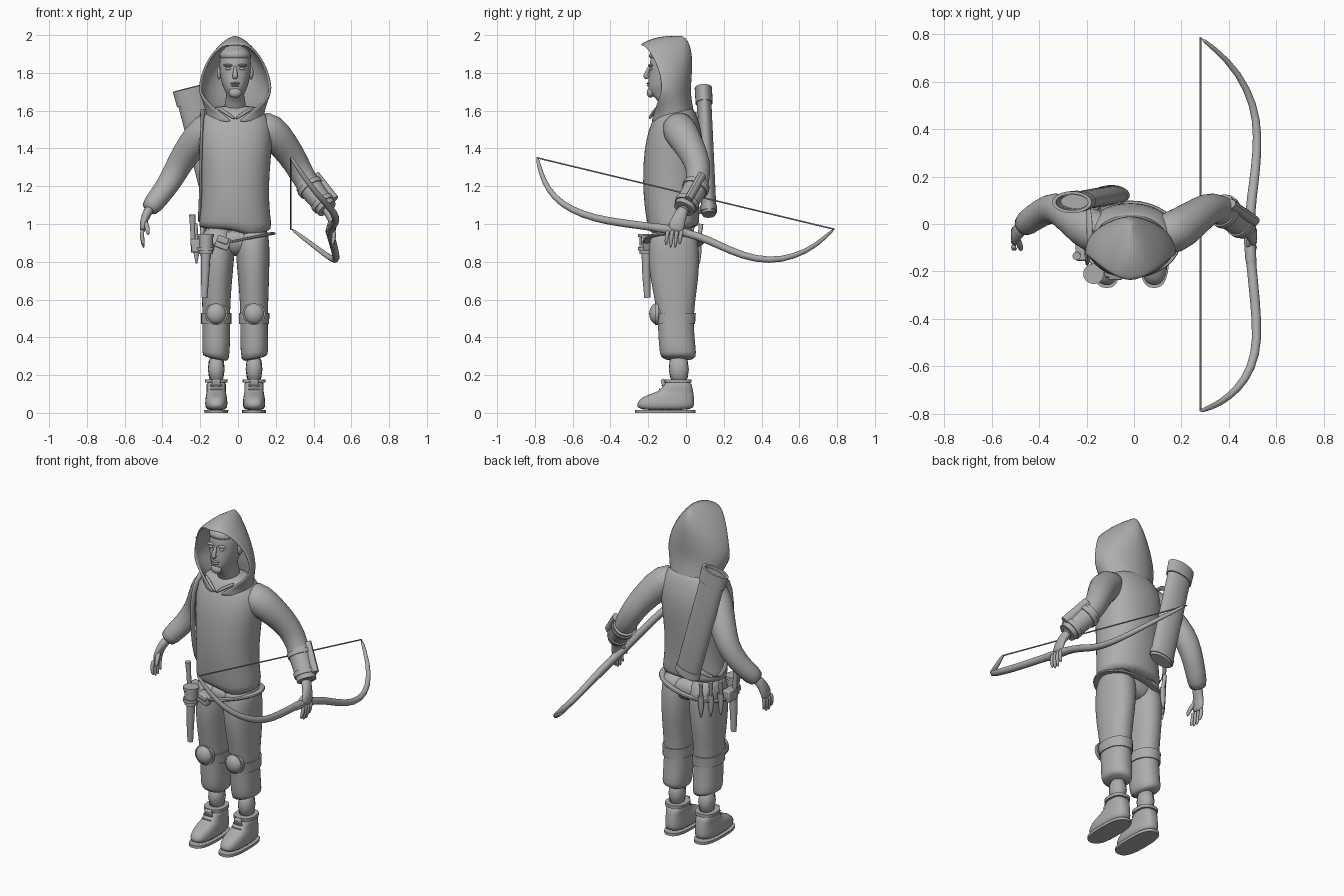
import bpy, bmesh, math
from mathutils import Vector, Matrix

cube = bpy.data.objects.get("Cube")
if cube:
    bpy.data.objects.remove(cube, do_unlink=True)

GREY = (0.42, 0.42, 0.42, 1)
mat = bpy.data.materials.new("plain_grey")
mat.use_nodes = True
mat.diffuse_color = GREY
mat.node_tree.nodes["Principled BSDF"].inputs["Base Color"].default_value = GREY
MID = -.015            # body centre line
SIDES = (("left", 1), ("right", -1))


def finish(name, bm, sub=0, solid=0, bevel=0):
    bmesh.ops.recalc_face_normals(bm, faces=bm.faces)
    me = bpy.data.meshes.new(name)
    bm.to_mesh(me)
    bm.free()
    me.materials.append(mat)
    me.shade_smooth()
    if not sub:
        me.set_sharp_from_angle(angle=math.radians(40))
    ob = bpy.data.objects.new(name, me)
    bpy.context.collection.objects.link(ob)
    if solid:
        m = ob.modifiers.new("thickness", 'SOLIDIFY')
        m.thickness, m.offset = solid, -1
    if bevel:
        m = ob.modifiers.new("bevel", 'BEVEL')
        m.width, m.segments = bevel, 2
    if sub:
        ob.modifiers.new("smooth", 'SUBSURF').levels = sub
        ob.modifiers["smooth"].render_levels = sub
    return ob


def skin(rings, closed=True, caps=True, loop=False):
    """Bridge a list of point rings into a surface."""
    bm = bmesh.new()
    vs = [[bm.verts.new(p) for p in r] for r in rings]
    n = len(vs[0])
    for a, b in zip(vs, vs[1:] + vs[:1] if loop else vs[1:]):
        for i in range(n if closed else n - 1):
            j = (i + 1) % n
            bm.faces.new((a[i], a[j], b[j], b[i]))
    if caps and closed and not loop:
        bm.faces.new(vs[0])
        bm.faces.new(vs[-1])
    return bm


def oval(n, e=2.0):
    """Unit superellipse points."""
    for i in range(n):
        c, s = math.cos(math.tau * i / n), math.sin(math.tau * i / n)
        yield (math.copysign(abs(c) ** (2 / e), c), math.copysign(abs(s) ** (2 / e), s))


def stack(name, rows, cx=MID, side=0, e=2.2, n=24, sub=1, tilt=0, shape=None, **kw):
    """Level sections: height, half width, front, back, optional sideways offset."""
    rings = []
    for z, rx, yf, yb, *off in rows:
        x0 = cx + (off[0] * side if off else 0)
        rings.append([Vector((x0 + rx * u, (yf + yb) / 2 + (yb - yf) / 2 * v, z)) for u, v in oval(n, e)])
    for p in rings[-1]:
        p.z += tilt * (p.x - cx) * side
    if shape:
        for p in rings[0]:
            p.z += shape(p)
    return finish(name, skin(rings, **kw), sub)


def sweep(name, pts, ref=(0, 1, 0), n=16, e=2.0, sub=0, axis=None, loop=False):
    """Sections along a path: x, y, z, radius, optional second radius."""
    P = [Vector(p[:3]) for p in pts]
    rings = []
    for i, p in enumerate(pts):
        if loop:
            t = P[(i + 1) % len(P)] - P[i - 1]
        else:
            t = P[min(i + 1, len(P) - 1)] - P[max(i - 1, 0)]
        t = (axis or t).normalized()
        a = Vector(ref).cross(t).normalized()
        b = t.cross(a)
        rings.append([P[i] + a * p[3] * u + b * p[-1] * v for u, v in oval(n, e)])
    return finish(name, skin(rings, loop=loop), sub)


def ball(name, at, size):
    bm = bmesh.new()
    bmesh.ops.create_uvsphere(bm, u_segments=20, v_segments=12, radius=1)
    bmesh.ops.transform(bm, verts=bm.verts, matrix=Matrix.Translation(at) @ Matrix.Diagonal((*size, 1)))
    return finish(name, bm)


def box(name, at, size, rot=0, axis='Y'):
    bm = bmesh.new()
    bmesh.ops.create_cube(bm, size=1)
    bmesh.ops.transform(bm, verts=bm.verts, matrix=Matrix.Translation(at) @ Matrix.Rotation(rot, 4, axis)
                        @ Matrix.Diagonal((*size, 1)))
    return finish(name, bm, bevel=.008)


# Tunic with a hem that dips to a point at the front
def hem(p):
    if p.y < -.05:
        return -.07 * math.exp(-((p.x - .1) / .09) ** 2)
    return .02 * math.exp(-(p.x / .1) ** 2)


stack("tunic", [(.97, .197, -.2, .07), (1.0, .193, -.207, .07), (1.1, .181, -.222, .07),
                (1.22, .18, -.23, .077), (1.35, .19, -.226, .09), (1.45, .2, -.212, .09),
                (1.53, .195, -.188, .075), (1.59, .16, -.155, .05), (1.63, .11, -.13, .03)], shape=hem)
stack("pelvis", [(.83, .1, -.14, .03), (.88, .17, -.17, .055), (.98, .185, -.19, .06)])

# Hood: open arcs running round the back of the head
hood = []   # height, half width, arc centre, back, arc reach, front drop
for z, w, c, back, reach, drop in [
        (1.54, .15, -.07, .05, 176, 0), (1.58, .155, -.07, .045, 155, 0), (1.63, .17, -.09, .035, 125, 0),
        (1.69, .196, -.12, .025, 95, 0), (1.75, .192, -.13, .028, 90, 0), (1.82, .172, -.145, .033, 90, 0),
        (1.89, .136, -.175, .033, 90, 0), (1.95, .09, -.21, .022, 90, .02), (1.985, .05, -.23, 0, 90, .035),
        (2.0, .001, -.245, -.03, 90, .045)]:
    arc = []
    for i in range(25):
        t = math.radians(reach) * (i / 12 - 1)
        y = c + (back - c) * math.cos(t)
        arc.append((MID + w * math.sin(t), y, z - drop * max(0, (-.09 - y) / .15) ** 2))
    hood.append(arc)
bm = skin(hood, closed=False)
bmesh.ops.remove_doubles(bm, verts=bm.verts, dist=.003)
finish("hood", bm, sub=1, solid=.014)

# Head and face
stack("head", [(1.54, .06, -.12, 0), (1.65, .058, -.135, 0), (1.685, .042, -.19, -.01), (1.71, .06, -.203, -.01),
               (1.76, .077, -.2, 0), (1.82, .084, -.194, .01), (1.88, .084, -.192, .01), (1.93, .066, -.17, 0),
               (1.95, .03, -.13, -.04)])
stack("hair_fringe", [(1.865, .088, -.2, .01), (1.9, .087, -.2, .01), (1.94, .06, -.17, 0)])
sweep("nose", [(MID, -.19, 1.84, .008), (MID, -.208, 1.8, .011), (MID, -.217, 1.783, .016), (MID, -.2, 1.77, .012)], sub=1)
ball("upper_lip", (MID, -.197, 1.745), (.026, .012, .006))
ball("lower_lip", (MID, -.195, 1.733), (.022, .012, .007))
ball("goatee", (MID, -.188, 1.695), (.034, .02, .026))
for side, s in SIDES:
    ball(side + "_eye", (MID + s * .036, -.186, 1.822), (.015, .01, .008))
    ball(side + "_brow", (MID + s * .038, -.188, 1.84), (.026, .014, .007))
    ball(side + "_ear", (MID + s * .085, -.08, 1.8), (.012, .022, .035))
    sweep(side + "_collar_edge", [(MID + s * .1, -.15, 1.62, .008), (MID + s * .05, -.175, 1.59, .01),
                                  (MID, -.195, 1.555, .007)], sub=1)

# Legs, knee guards and boots
for side, s in SIDES:
    stack(side + "_trouser", [(1.0, .08, -.17, .04, .09), (.9, .091, -.197, .068, .092), (.8, .088, -.2, .072, .094),
                              (.7, .082, -.187, .065, .098), (.6, .076, -.167, .05, .1), (.5, .073, -.15, .04, .1),
                              (.4, .074, -.147, .045, .1), (.31, .073, -.14, .056, .102),
                              (.25, .066, -.127, .05, .102)], side=s, tilt=.3)
    x = MID + s * .1
    stack(side + "_shin", [(.32, .05, -.1, .02), (.14, .045, -.09, .018)], cx=x)
    stack(side + "_knee_band", [(.47, .08, -.155, .048), (.53, .081, -.163, .052)], cx=x, sub=0)
    ball(side + "_knee_pad", (x, -.155, .525), (.053, .04, .056))
    sweep(side + "_knee_pad_rim", [(x, -.145, .525, .06), (x, -.165, .525, .06)], ref=(0, 0, 1), n=24)
    stack(side + "_boot", [(.01, .058, -.26, .043), (.05, .06, -.264, .045), (.085, .057, -.235, .043),
                           (.105, .052, -.17, .04), (.125, .05, -.125, .036), (.18, .056, -.11, .026)], cx=x, e=2.7)
    stack(side + "_boot_cuff", [(.16, .06, -.114, .03), (.178, .061, -.114, .03)], cx=x, e=2.6, sub=0)
    stack(side + "_boot_sole", [(0, .063, -.27, .05), (.016, .064, -.27, .05)], cx=x, e=2.7, sub=0)
    box(side + "_boot_tongue", (x, -.115, .14), (.045, .02, .08), .25, 'X')
    for k in range(4):
        z = .105 + k * .02
        sweep(side + "_lace", [(x - .03, -.155 + k * .015, z, .004), (x + .03, -.155 + k * .015, z, .004)], n=8)

# Arms and hands
for side, s in SIDES:
    cuff = .047 if s > 0 else .054
    sweep(side + "_sleeve", [(s * px, y, z, r) for px, y, z, r in (
        (.08, -.05, 1.53, .075), (.17, -.04, 1.505, .097), (.25, .02, 1.41, .079), (.31, .065, 1.32, .069),
        (.355, .068, 1.23, .063), (.42, .03, 1.14, .056), (.482, -.02, 1.065, cuff))], n=20, sub=1)
    sweep(side + "_palm", [(s * .46, -.005, 1.09, .028, .032), (s * .487, -.03, 1.05, .024, .032),
                           (s * .503, -.048, 1.0, .019, .044), (s * .505, -.058, .955, .015, .042)], sub=1)
    for i, tip in enumerate((.885, .87, .87, .89)):
        y = -.094 + i * .024
        sweep(side + "_finger", [(s * .505, y, .975, .012), (s * .51, y - .008, .93, .012),
                                 (s * .498, y - .012, tip, .008)], n=10, sub=1)
    sweep(side + "_thumb", [(s * .495, -.05, 1.02, .014), (s * .48, -.095, .985, .014),
                            (s * .475, -.11, .94, .009)], n=10, sub=1)

# Bracer on the left forearm, with two straps
top, end = Vector((.365, .064, 1.215)), Vector((.472, -.012, 1.08))
for name, a, b, grow in (("bracer", 0, 1, .005), ("upper_strap", .1, .24, .012), ("lower_strap", .72, .86, .012)):
    sweep(name, [(*top.lerp(end, f), .062 - .012 * f + grow) for f in (a, b)], n=20)
sweep("bracer_plate", [(*(top.lerp(end, f) + Vector((.04, .02, .04))), .03, .022) for f in (0, .5, .95)], n=12)

# Bow and string
BOW = [(.275, -.79, 1.36), (.335, -.77, 1.27), (.4, -.73, 1.18), (.47, -.66, 1.105), (.515, -.55, 1.05),
       (.52, -.42, 1.015), (.5, -.22, .99), (.485, -.08, .97), (.49, .06, .94), (.505, .17, .89), (.52, .3, .83),
       (.52, .44, .803), (.48, .57, .825), (.4, .69, .885), (.275, .79, .98)]
sweep("bow", [(*p, .022 - .013 * (abs(i - 7) / 7) ** 2) for i, p in enumerate(BOW)], ref=(.3, 0, 1), n=12, sub=1)
sweep("bow_grip", [(*p, .025) for p in BOW[6:9]], ref=(0, 0, 1), n=12, sub=1)
sweep("bow_string", [(.28, -.787, 1.35, .004), (.28, .787, .972, .004)], ref=(0, 0, 1), n=8)

# Quiver on the back, open at the top
low, high = Vector((-.092, .122, 1.05)), Vector((-.262, .092, 1.72))
lean = high - low
sweep("quiver", [(*low.lerp(high, f), a, b) for f, a, b in (
    (0, .07, .036), (.03, .076, .04), (.98, .076, .039), (.98, .066, .03), (.88, .066, .03))], n=28, axis=lean)
sweep("quiver_rim", [(*low.lerp(high, f), a, b) for f, a, b in (
    (.88, .084, .045), (1, .086, .046), (1, .07, .034), (.9, .07, .034))], n=28, axis=lean)
sweep("quiver_base_band", [(*low.lerp(high, f), .08, .043) for f in (.02, .07)], n=28, axis=lean)
sweep("shoulder_strap", [(*p, .007, .018) for p in (
    (-.2, .1, 1.5), (-.19, .06, 1.59), (-.185, -.04, 1.615), (-.188, -.14, 1.57), (-.196, -.165, 1.42),
    (-.198, -.15, 1.25), (-.2, -.12, 1.08), (-.208, -.04, 1.0), (-.19, .05, 1.04), (-.13, .095, 1.1))],
      ref=(.2, 1, .1), n=8, e=4, sub=1)

# Slanted belt with pouches and tools
belt = [(MID + .197 * u, -.065 + .146 * v, .91 + .2 * u * .2, .018, .007) for u, v in oval(32)]
sweep("belt", belt, ref=(0, 0, -1), n=8, e=4, loop=True)
stack("canister", [(.84, .036, -.245, -.175), (.93, .038, -.247, -.173)], cx=-.17, e=2, sub=0)
for z in (.86, .93):
    stack("canister_rim", [(z, .044, -.253, -.167), (z + .018, .044, -.253, -.167)], cx=-.17, e=2, sub=0)
sweep("baton", [(-.17, -.21, .86, .026), (-.174, -.21, .72, .021), (-.178, -.205, .61, .016)])
box("front_pouch", (-.08, -.205, .9), (.075, .045, .065), .35)
box("pouch_flap", (-.08, -.222, .915), (.06, .03, .035), .35)
box("side_pouch", (-.222, -.11, .885), (.05, .09, .07))
sweep("side_rod", [(-.236, -.13, .85, .013), (-.24, -.13, .97, .013), (-.242, -.135, 1.05, .017)])
for k in range(3):   # knives in sheaths at the rear hip
    x, y = -.22 + k * .035, -.02 + k * .045
    sweep("knife_sheath", [(x, y, .79, .004), (x, y, .85, .016, .012), (x, y, .92, .02, .013)], n=12)
    sweep("knife_handle", [(x, y, .92, .01), (x - .006, y + .01, 1.0, .012)], n=12)
